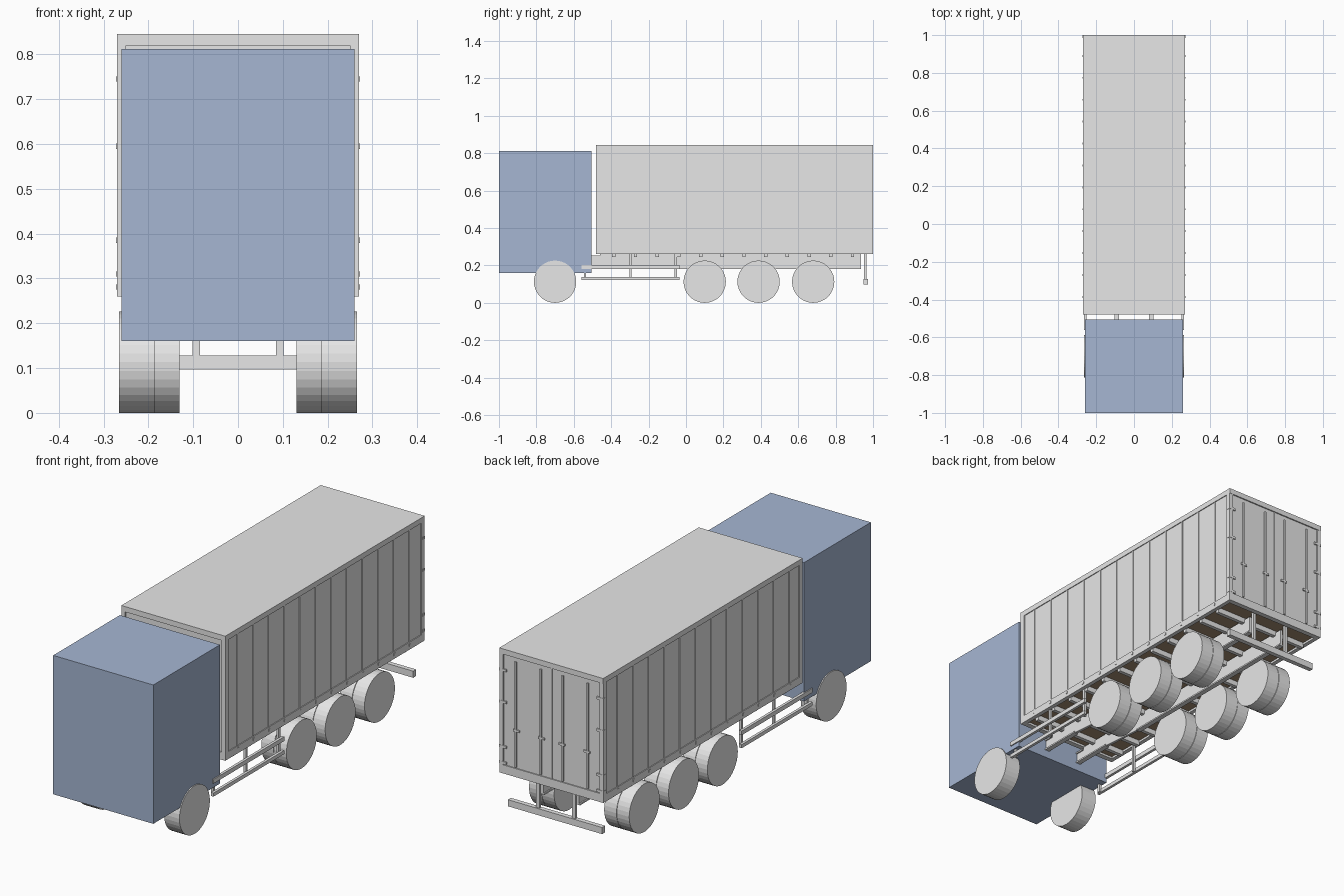
import bpy, bmesh, math
from mathutils import Matrix

if "Cube" in bpy.data.objects:
    bpy.data.objects.remove(bpy.data.objects["Cube"])


def material(name, rgb):
    m = bpy.data.materials.new(name)
    m.diffuse_color = (*rgb, 1)
    m.use_nodes = True
    m.node_tree.nodes["Principled BSDF"].inputs["Base Color"].default_value = m.diffuse_color
    return m


GREY = material("light_grey", (0.8, 0.8, 0.8))
BLUE = material("cab_blue", (0.38, 0.47, 0.65))
BROWN = material("floor_brown", (0.38, 0.27, 0.17))


def finish(name, bm, mat):
    me = bpy.data.meshes.new(name)
    bm.normal_update()
    bm.to_mesh(me)
    bm.free()
    me.materials.append(mat)
    ob = bpy.data.objects.new(name, me)
    bpy.context.collection.objects.link(ob)
    return ob


def boxes(name, specs, mat=GREY, mirror=False):
    """One object from (x0, x1, y0, y1, z0, z1) boxes, optionally copied to -x."""
    bm = bmesh.new()
    if mirror:
        specs = specs + [(-b, -a, *rest) for a, b, *rest in specs]
    for x0, x1, y0, y1, z0, z1 in specs:
        mtx = (Matrix.Translation(((x0 + x1) / 2, (y0 + y1) / 2, (z0 + z1) / 2))
               @ Matrix.Diagonal((x1 - x0, y1 - y0, z1 - z0, 1)))
        bmesh.ops.create_cube(bm, size=1, matrix=mtx)
    return finish(name, bm, mat)


def wheel(name, y, spans, side, radius=0.113):
    bm = bmesh.new()
    for a, b in spans:
        mtx = (Matrix.Translation((side * (a + b) / 2, y, radius))
               @ Matrix.Rotation(math.pi / 2, 4, 'Y'))
        bmesh.ops.create_cone(bm, cap_ends=True, segments=36, radius1=radius,
                              radius2=radius, depth=b - a, matrix=mtx)
    return finish(name, bm, GREY)


def side_profile(name, pts, x0, x1):
    """Extrude a (y, z) outline from x0 to x1."""
    bm = bmesh.new()
    face = bm.faces.new([bm.verts.new((x0, y, z)) for y, z in pts])
    ext = bmesh.ops.extrude_face_region(bm, geom=[face])
    bmesh.ops.translate(bm, vec=(x1 - x0, 0, 0),
                        verts=[v for v in ext["geom"] if isinstance(v, bmesh.types.BMVert)])
    bmesh.ops.recalc_face_normals(bm, faces=bm.faces[:])
    return finish(name, bm, GREY)


W, Y0, Y1, Z0, Z1 = 0.27, -0.48, 1.0, 0.26, 0.845
rib_ys = [-0.386 + 0.116 * i for i in range(12)]

# Cab
boxes("cab", [(-0.26, 0.26, -1.0, -0.505, 0.16, 0.812)], BLUE)

# Cargo box: recessed walls inside a frame of posts and rails
boxes("cargo_walls", [(-0.266, 0.266, Y0 + 0.006, Y1 - 0.006, 0.276, Z1 - 0.004)])
boxes("cargo_roof", [(-W, W, Y0, Y1, Z1 - 0.025, Z1)])
boxes("corner_posts", [(0.25, W, Y0, Y0 + 0.025, Z0, Z1 - 0.025),
                       (0.25, W, Y1 - 0.025, Y1 - 0.001, Z0, Z1 - 0.025)], mirror=True)
boxes("side_rails", [(0.25, W, Y0 + 0.025, Y1 - 0.025, Z0, 0.295)], mirror=True)
boxes("end_sills", [(-0.25, 0.25, Y0, Y0 + 0.025, Z0, 0.295),
                    (-0.25, 0.25, Y1 - 0.025, Y1 - 0.001, Z0, 0.3)])

# Side ribs with small catches below them
boxes("side_ribs", [(0.262, 0.269, y - 0.004, y + 0.004, 0.295, 0.82) for y in rib_ys],
      mirror=True)
boxes("side_catches", [(0.262, 0.272, y - 0.005, y + 0.005, 0.275, 0.287) for y in rib_ys],
      mirror=True)

# Rear doors: locking bars, handles, hinges and centre seam
boxes("door_bars", [(x - 0.004, x + 0.004, 0.99, 1.0, 0.305, 0.8)
                    for x in (0.057, 0.187)], mirror=True)
boxes("door_handles", [(x - 0.02, x + 0.012, 0.99, 1.0, 0.472, 0.482)
                       for x in (0.057, 0.187)], mirror=True)
boxes("door_hinges", [(0.235, 0.272, 0.985, 1.0, z - 0.006, z + 0.006)
                      for z in (0.31, 0.385, 0.595, 0.745)], mirror=True)
boxes("door_seam", [(-0.003, 0.003, 0.99, 0.997, 0.3, 0.82)])

# Floor underside and cross members
boxes("floor", [(-0.25, 0.25, Y0 + 0.025, Y1 - 0.025, 0.27, 0.28)], BROWN)
boxes("cross_members", [(-0.252, 0.252, y - 0.009, y + 0.009, 0.245, 0.271)
                        for y in rib_ys])

# Chassis beams, shallower at the front, with lower flanges
for side, label in ((1, "right"), (-1, "left")):
    side_profile("chassis_beam_" + label,
                 [(-0.51, 0.2), (-0.3, 0.2), (-0.08, 0.185), (0.935, 0.185),
                  (0.935, 0.262), (-0.46, 0.262), (-0.46, 0.25), (-0.51, 0.25)],
                 side * 0.086, side * 0.098)
boxes("chassis_flanges", [(0.08, 0.104, -0.08, 0.935, 0.18, 0.187),
                          (0.08, 0.104, -0.51, -0.3, 0.198, 0.205),
                          (0.08, 0.104, -0.51, -0.46, 0.245, 0.252)], mirror=True)

# Side guards
boxes("side_guard_rails", [(0.252, 0.265, -0.56, -0.035, 0.182, 0.202),
                           (0.252, 0.265, -0.56, -0.035, 0.121, 0.138)], mirror=True)
boxes("side_guard_posts", [(0.242, 0.254, y - 0.006, y + 0.006, 0.121, top)
                           for y, top in ((-0.54, 0.2), (-0.297, 0.262), (-0.055, 0.262))],
      mirror=True)

# Rear bumper on two posts
boxes("rear_bumper", [(-0.245, 0.245, 0.95, 0.972, 0.097, 0.128)])
boxes("bumper_posts", [(0.085, 0.102, 0.953, 0.966, 0.12, 0.272)], mirror=True)

# Wheels: single at the front, double on three rear axles
for side, label in ((1, "right"), (-1, "left")):
    wheel("front_wheel_" + label, -0.7, [(0.185, 0.265)], side)
    for i, y in enumerate((0.1, 0.388, 0.68)):
        wheel(f"rear_wheel_{i + 1}_{label}", y, [(0.13, 0.194), (0.196, 0.26)], side)
